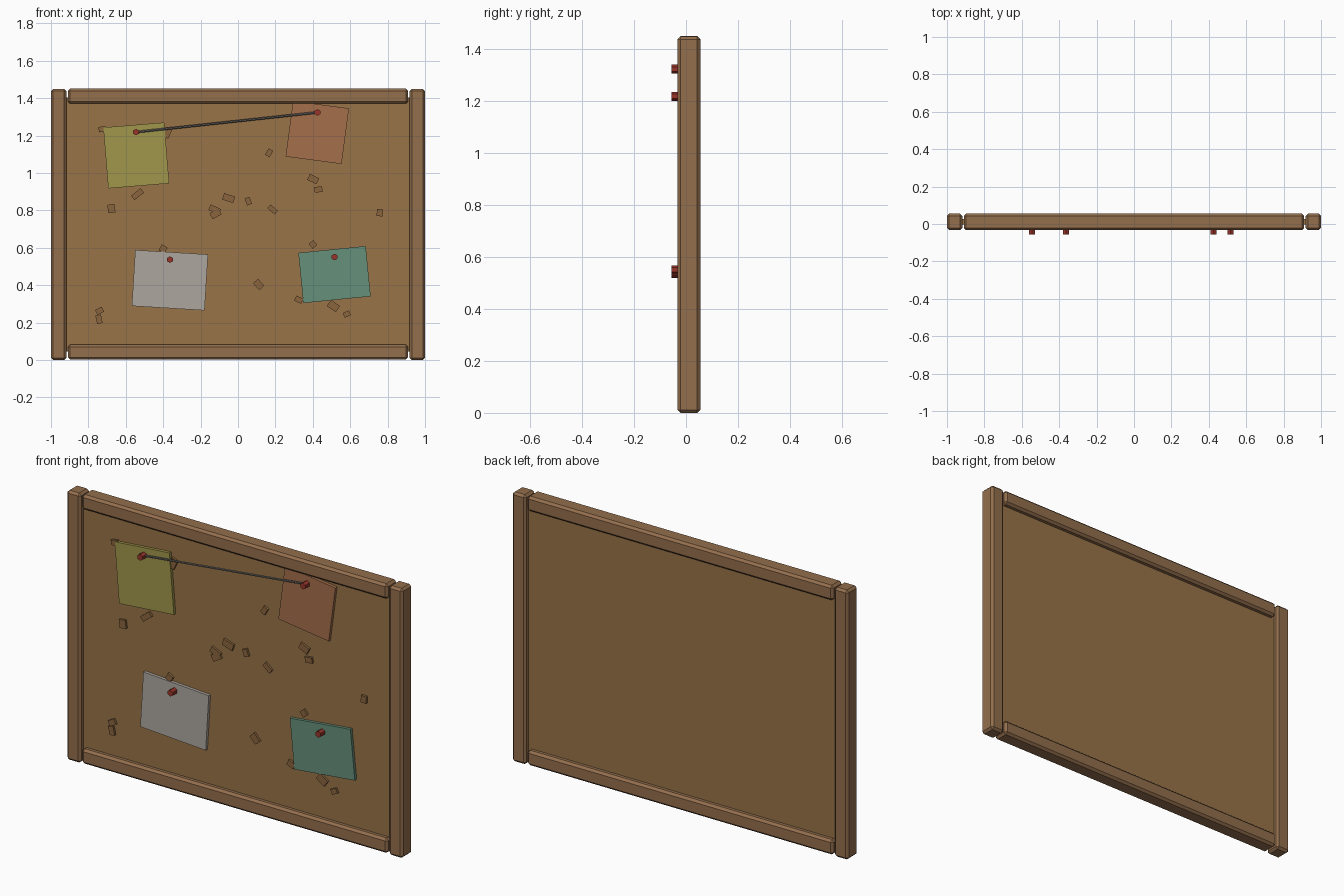
import bpy
from math import radians, pi
from mathutils import Vector


def material(name, r, g, b):
    m = bpy.data.materials.new(name)
    m.diffuse_color = [(c / 255) ** 2.2 for c in (r, g, b)] + [1]
    return m


WOOD = material("wood", 146, 110, 78)
CORK = material("cork", 152, 115, 74)
CHIP = material("cork_chip", 136, 101, 64)
RED = material("pin_red", 150, 56, 46)
GREY = material("string_grey", 112, 108, 104)


def box(name, center, size, mat, tilt=0, bevel=0):
    """Box tilted counter-clockwise as seen from the front."""
    bpy.ops.mesh.primitive_cube_add(size=1, location=center)
    o = bpy.context.object
    o.name = name
    o.scale = size
    bpy.ops.object.transform_apply(location=False, rotation=False, scale=True)
    o.rotation_euler.y = -radians(tilt)
    o.data.materials.append(mat)
    if bevel:
        b = o.modifiers.new("chamfer", 'BEVEL')
        b.width = bevel
        b.segments = 1
    return o


def rod(name, a, b, radius, sides, mat):
    a, b = Vector(a), Vector(b)
    bpy.ops.mesh.primitive_cylinder_add(vertices=sides, radius=radius,
                                        depth=(b - a).length, location=(a + b) / 2)
    o = bpy.context.object
    o.name = name
    o.rotation_euler = (b - a).to_track_quat('Z', 'Y').to_euler()
    o.data.materials.append(mat)
    return o


# Frame and cork panel
MID, DEPTH, H = 0.011, 0.088, 1.45
BOARD_FRONT, PAPER_FRONT, PIN_FRONT = -0.004, -0.02, -0.056
for side, s in (("left", -1), ("right", 1)):
    box(side + "_post", (s * 0.959, MID, H / 2), (0.082, DEPTH, H), WOOD, bevel=0.012)
for end, z in (("bottom", 0.043), ("top", H - 0.039)):
    box(end + "_rail", (0, MID, z), (1.82, DEPTH, 0.08), WOOD, bevel=0.012)
box("cork_panel", (0, MID, H / 2), (1.86, 2 * (MID - BOARD_FRONT), 1.36), CORK)

# Pinned notes: x, z, width, height, tilt, pin x, pin z, colour
notes = {
    "yellow": (-0.544, 1.094, 0.327, 0.327, 4.7, -0.545, 1.219, (160, 150, 76)),
    "orange": (0.424, 1.217, 0.302, 0.300, -7.6, 0.425, 1.324, (162, 110, 76)),
    "white": (-0.364, 0.427, 0.390, 0.300, -3.5, -0.364, 0.537, (172, 165, 157)),
    "green": (0.516, 0.457, 0.362, 0.270, 5.7, 0.516, 0.551, (102, 142, 122)),
}
for name, (x, z, w, h, tilt, px, pz, col) in notes.items():
    t = BOARD_FRONT - PAPER_FRONT
    box(name + "_note", (x, PAPER_FRONT + t / 2, z), (w, t, h),
        material(name + "_paper", *col), tilt)
    pin = rod(name + "_pin", (px, PIN_FRONT, pz), (px, BOARD_FRONT, pz), 0.0175, 6, RED)
    pin.rotation_euler = (pi / 2, 0, 0)

# String between the two upper pins
rod("string", (-0.545, -0.027, 1.219), (0.425, -0.027, 1.324), 0.006, 6, GREY)

# Loose cork chips: x, z, width, height, tilt
chips = [
    (-0.725, 1.235, 0.040, 0.028, 10), (-0.378, 1.215, 0.035, 0.055, -25),
    (-0.677, 0.810, 0.038, 0.045, 8), (-0.537, 0.887, 0.065, 0.030, 38),
    (-0.400, 0.595, 0.035, 0.035, -30), (-0.125, 0.805, 0.060, 0.032, -25),
    (-0.120, 0.782, 0.055, 0.036, 30), (-0.050, 0.866, 0.062, 0.036, -18),
    (0.055, 0.850, 0.028, 0.040, 20), (0.185, 0.805, 0.052, 0.026, -40),
    (0.166, 1.108, 0.028, 0.040, -30), (0.402, 0.968, 0.055, 0.035, -25),
    (0.430, 0.912, 0.042, 0.030, 6), (0.758, 0.788, 0.032, 0.038, -5),
    (0.401, 0.618, 0.032, 0.034, 40), (0.110, 0.404, 0.050, 0.036, -48),
    (0.325, 0.323, 0.042, 0.030, -25), (0.510, 0.289, 0.058, 0.040, -35),
    (0.582, 0.246, 0.036, 0.028, 25), (-0.740, 0.263, 0.040, 0.030, 28),
    (-0.743, 0.218, 0.030, 0.046, 12),
]
for i, (x, z, w, h, tilt) in enumerate(chips):
    box(f"cork_chip_{i + 1}", (x, BOARD_FRONT - 0.004, z), (w, 0.016, h), CHIP, tilt)
